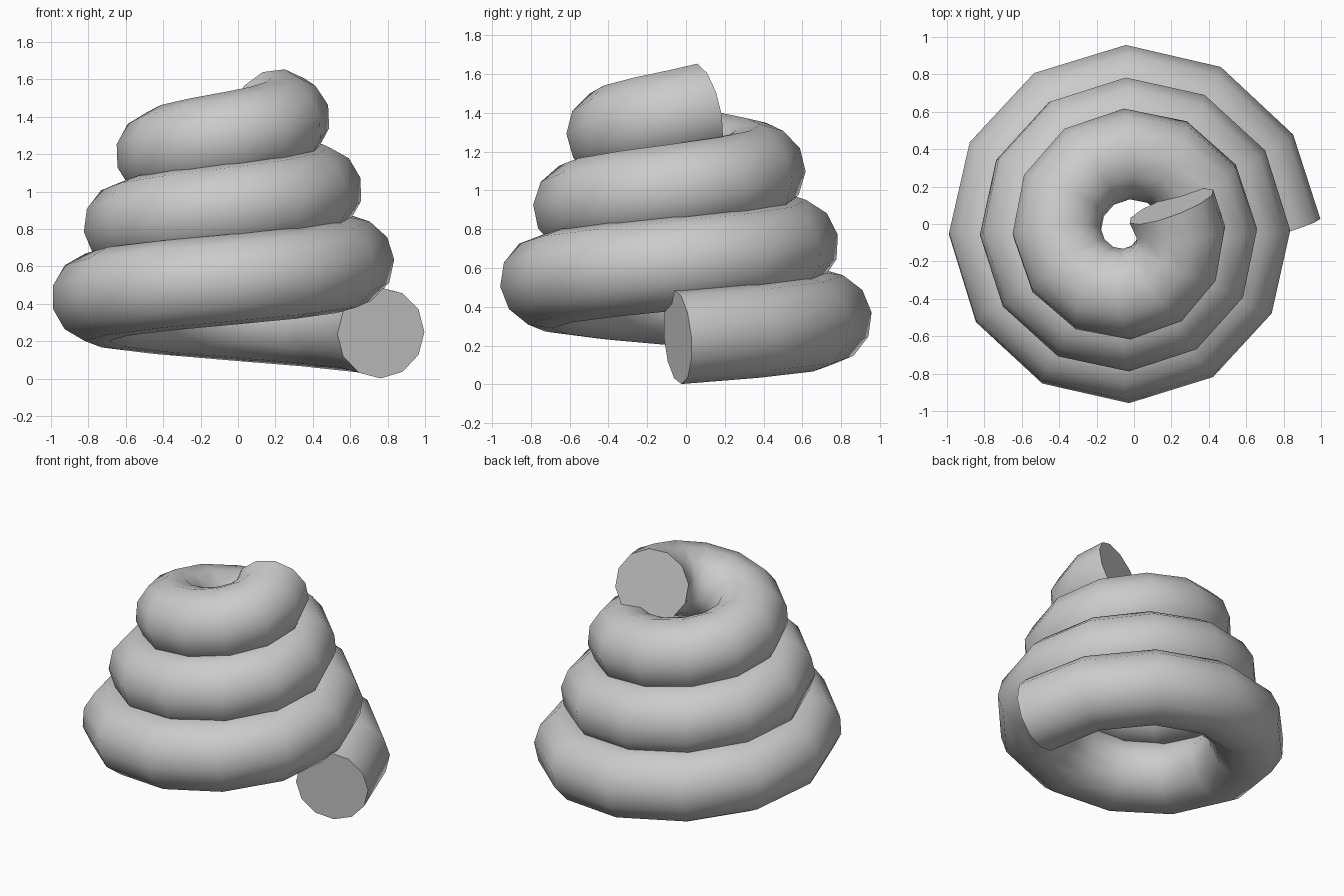
import bpy, bmesh
from math import sin, cos, pi, radians
from mathutils import Vector

if "Cube" in bpy.data.objects:
    bpy.data.objects.remove(bpy.data.objects["Cube"])

STEPS, PER_TURN, SIDES = 37, 12, 12
TUBE = 0.243

# Tapering spiral path
path = []
for i in range(STEPS + 1):
    t = i / PER_TURN
    r, a = 0.802 - 0.171 * t, 2 * pi * t
    path.append(Vector((-0.038 + r * cos(a), -0.043 + r * sin(a), 0.244 + 0.381 * t)))

segs = [(b - a).normalized() for a, b in zip(path, path[1:])]
tangents = [segs[0]] + [(a + b).normalized() for a, b in zip(segs, segs[1:])] + [segs[-1]]

# Sweep a round section along the path without twisting it
bm = bmesh.new()
rings = []
side = Vector((1, 0, 0))
prev = tangents[0]
side = (side - prev * side.dot(prev)).normalized()
for p, d in zip(path, tangents):
    side = prev.rotation_difference(d) @ side
    side = (side - d * side.dot(d)).normalized()
    up = side.cross(d)
    rings.append([bm.verts.new(p + TUBE * (cos(2 * pi * k / SIDES) * side + sin(2 * pi * k / SIDES) * up))
                  for k in range(SIDES)])
    prev = d
for a, b in zip(rings, rings[1:]):
    for k in range(SIDES):
        n = (k + 1) % SIDES
        bm.faces.new((a[k], a[n], b[n], b[k]))

# Flat end caps
bm.faces.new(rings[0])
bm.faces.new(rings[-1])
bmesh.ops.recalc_face_normals(bm, faces=bm.faces)

mesh = bpy.data.meshes.new("coiled_tube")
bm.to_mesh(mesh)
bm.free()
coil = bpy.data.objects.new("coiled_tube", mesh)
bpy.context.collection.objects.link(coil)
bpy.context.view_layer.objects.active = coil
coil.select_set(True)
bpy.ops.object.shade_smooth_by_angle(angle=radians(35))
